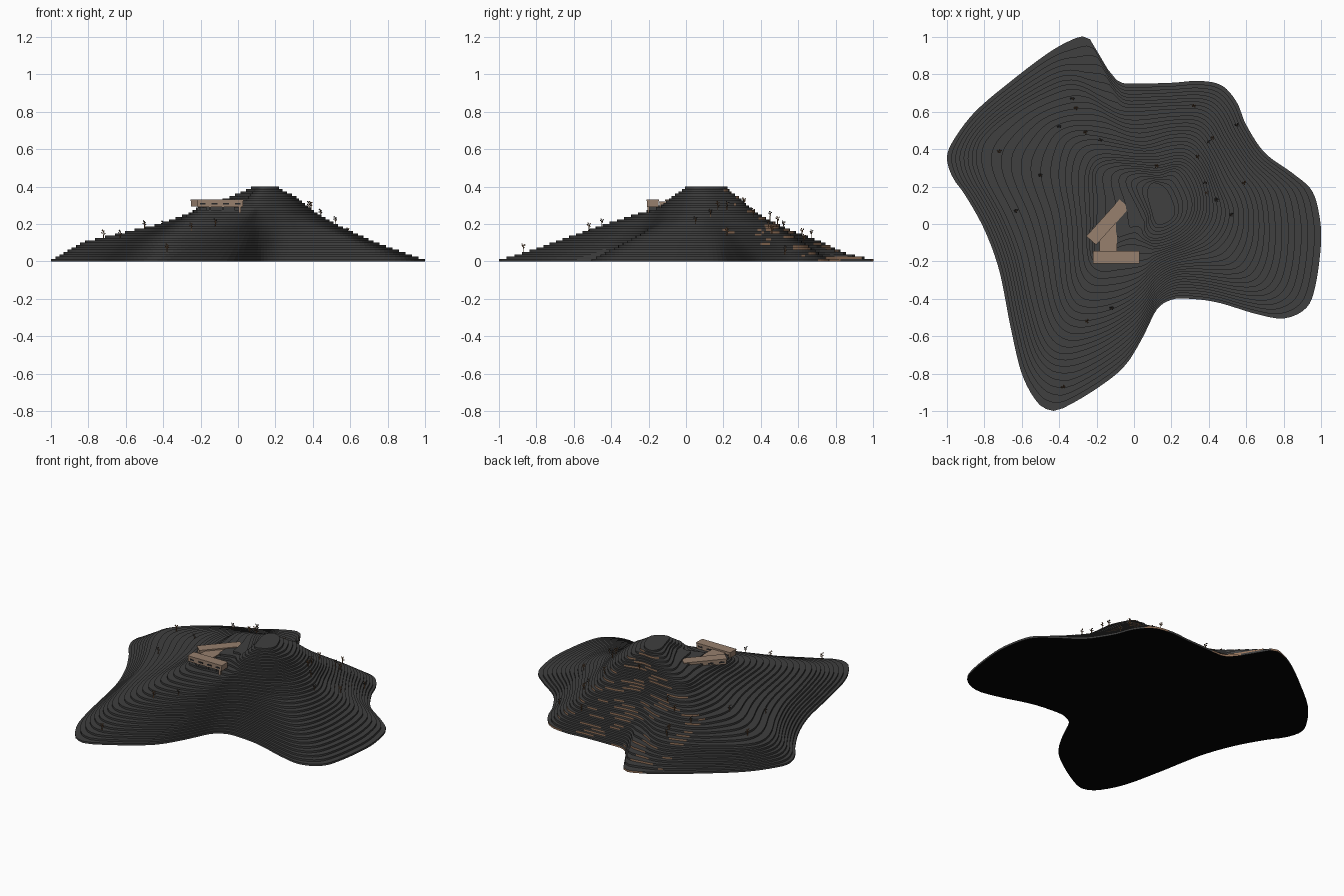
import bpy, bmesh, math, random
from mathutils import Vector, Matrix

if "Cube" in bpy.data.objects:
    bpy.data.objects.remove(bpy.data.objects["Cube"])

random.seed(4)
CX, CY = 0.14, 0.12          # pole of the hill, inside every contour
LAYERS, H, N = 32, 0.0125, 200


def mat(name, r, g, b):
    m = bpy.data.materials.new(name)
    m.diffuse_color = (r, g, b, 1)
    m.use_nodes = True
    m.node_tree.nodes["Principled BSDF"].inputs["Base Color"].default_value = m.diffuse_color
    return m


STONE = mat("dark grey slabs", 0.05, 0.05, 0.05)
BLACK = mat("black underside", 0.001, 0.001, 0.001)
WOOD = mat("light timber", 0.31, 0.215, 0.155)
RISER = mat("brown riser", 0.31, 0.18, 0.11)
GLASS = mat("dark glass", 0.02, 0.02, 0.022)
BARK = mat("brown bark", 0.22, 0.11, 0.05)
LEAF = mat("charcoal leaf", 0.06, 0.06, 0.06)

# Key contours of the hill: outline points at a few heights
BASE = [(-.26, 1), (-.2, .95), (-.13, .81), (-.07, .757), (0, .75), (.2, .755), (.35, .765), (.47, .74),
        (.55, .65), (.6, .53), (.7, .38), (.85, .27), (.95, .18), (.99, .05), (1, -.1), (.97, -.33),
        (.92, -.45), (.8, -.505), (.65, -.48), (.45, -.42), (.3, -.4), (.2, -.405), (.12, -.46),
        (.05, -.6), (-.05, -.76), (-.2, -.88), (-.38, -.985), (-.45, -.995), (-.52, -.95), (-.6, -.8),
        (-.66, -.55), (-.72, -.25), (-.8, -.03), (-.9, .15), (-.97, .25), (-1, .35), (-.97, .44),
        (-.85, .6), (-.65, .77), (-.45, .92), (-.32, .99)]
LOW = [(-.83, .37), (-.78, .48), (-.6, .62), (-.42, .71), (-.33, .73), (-.25, .71), (-.17, .66),
       (-.05, .61), (.2, .62), (.35, .62), (.43, .57), (.5, .45), (.6, .3), (.7, .17), (.73, 0),
       (.72, -.18), (.66, -.3), (.55, -.32), (.35, -.29), (.22, -.29), (.12, -.36), (.02, -.5),
       (-.15, -.63), (-.33, -.7), (-.43, -.69), (-.5, -.6), (-.56, -.4), (-.62, -.15), (-.7, .05),
       (-.8, .24)]
MID = [(-.4, .4), (-.35, .47), (-.25, .49), (-.1, .46), (.05, .43), (.2, .47), (.32, .46), (.4, .36),
       (.46, .22), (.52, .08), (.5, -.04), (.42, -.13), (.3, -.17), (.2, -.2), (.11, -.25), (0, -.36),
       (-.14, -.42), (-.28, -.42), (-.34, -.33), (-.36, -.15), (-.38, .05), (-.42, .25)]
SHELF = [(-.25, .3), (-.18, .37), (0, .36), (.12, .36), (.27, .38), (.37, .28), (.42, .12), (.4, 0),
         (.3, -.1), (.18, -.15), (.11, -.18), (.05, -.22), (-.08, -.24), (-.17, -.25), (-.23, -.21),
         (-.25, -.12), (-.25, 0), (-.26, .15)]
HIGH = [(-.2, .27), (-.13, .32), (0, .32), (.12, .31), (.25, .33), (.33, .26), (.37, .12), (.34, 0),
        (.26, -.08), (.17, -.12), (.1, -.13), (.05, -.11), (-.03, -.1), (-.13, -.14), (-.19, -.165),
        (-.21, -.12), (-.2, 0), (-.19, .12)]
NECK = [(-.04, .22), (.02, .27), (.13, .26), (.22, .28), (.28, .2), (.31, .1), (.27, 0), (.18, -.06),
        (.1, -.075), (.06, -.04), (.05, .04)]
TOP = [(.07, .17), (.1, .22), (.16, .2), (.2, .14), (.22, .06), (.18, .01), (.12, .0), (.09, .08)]
KEYS = [(0, BASE), (.1, LOW), (.2, MID), (.26, SHELF), (.3, HIGH), (.35, NECK), (.4, TOP)]


def radii(pts):
    """Smooth a closed outline and sample its radius at N even angles."""
    dense, n = [], len(pts)
    for i in range(n):
        a, b, c, d = (Vector(pts[(i + k) % n]) for k in (-1, 0, 1, 2))
        for k in range(8):
            t = k / 8
            p = 0.5 * (2 * b + (c - a) * t + (2 * a - 5 * b + 4 * c - d) * t * t
                       + (3 * b - a - 3 * c + d) * t ** 3)
            x, y = p.x - CX, p.y - CY
            dense.append((math.atan2(y, x) % math.tau, math.hypot(x, y)))
    dense.sort()
    dense = [(dense[-1][0] - math.tau, dense[-1][1])] + dense + [(dense[0][0] + math.tau, dense[0][1])]
    out, j = [], 0
    for i in range(N):
        a = math.tau * i / N
        while dense[j + 1][0] < a:
            j += 1
        (a0, r0), (a1, r1) = dense[j], dense[j + 1]
        out.append(r0 + (r1 - r0) * (a - a0) / max(a1 - a0, 1e-6))
    return out


KEYR = [(z, radii(p)) for z, p in KEYS]
RINGS = []
for layer in range(LAYERS):
    z = 0.4 * layer / (LAYERS - 1)
    k = max(i for i in range(len(KEYR) - 1) if KEYR[i][0] <= z + 1e-9)
    (z0, r0), (z1, r1) = KEYR[k], KEYR[k + 1]
    t = (z - z0) / (z1 - z0)
    ring = [a + (b - a) * t for a, b in zip(r0, r1)]
    if RINGS:
        ring = [min(a, b - 0.002) for a, b in zip(ring, RINGS[-1])]
    RINGS.append(ring)


def ground(x, y):
    """Height of the terrace under a point."""
    i = round((math.atan2(y - CY, x - CX) % math.tau) / math.tau * N) % N
    r = math.hypot(x - CX, y - CY)
    return H * sum(ring[i] > r for ring in RINGS)


def finish(bm, name, mats):
    me = bpy.data.meshes.new(name)
    bm.to_mesh(me)
    bm.free()
    for m in mats:
        me.materials.append(m)
    ob = bpy.data.objects.new(name, me)
    bpy.context.collection.objects.link(ob)
    return ob


# Terraced hill: each contour rises one step, then treads lead to the next
bm = bmesh.new()


def loop(ring, z):
    return [bm.verts.new((CX + r * math.cos(math.tau * i / N), CY + r * math.sin(math.tau * i / N), z))
            for i, r in enumerate(ring)]


def bridge(a, b):
    return [bm.faces.new((a[i], a[(i + 1) % N], b[(i + 1) % N], b[i])) for i in range(N)]


prev = None
for layer, ring in enumerate(RINGS):
    low, high = loop(ring, layer * H), loop(ring, (layer + 1) * H)
    if prev:
        bridge(prev, low)
    else:
        bm.faces.new(low[::-1]).material_index = 2
    run = gap = 0
    for f in bridge(low, high):      # broken runs of brown on the back risers
        f.normal_update()
        c = f.calc_center_median()
        width = f.calc_area() / H
        if run <= 0 and gap <= 0:
            run, gap = random.uniform(.05, .16), random.uniform(.08, .4)
        if run > 0:
            if f.normal.y > 0.5 and -0.45 < c.x < 0.55 and c.y > 0.2:
                f.material_index = 1
            run -= width
        else:
            gap -= width
    prev = high
bm.faces.new(prev)
finish(bm, "terraced_hill", [STONE, RISER, BLACK])


def box(name, loc, size, m, angle=0):
    bm = bmesh.new()
    bmesh.ops.create_cube(bm, size=1, matrix=Matrix.Translation(loc) @ Matrix.Rotation(angle, 4, 'Z')
                          @ Matrix.Diagonal((*size, 1)))
    return finish(bm, name, [m])


def wing(name, x, y, z0, z1, length, width, angle=0, windows=4):
    """Long timber block with a thin roof, windows on both sides and a stone footing."""
    rot = Matrix.Rotation(angle, 3, 'Z')
    at = lambda u, v, z: Vector((x, y, z)) + rot @ Vector((u, v, 0))
    zm, h = (z0 + z1) / 2, z1 - z0
    box(name + "_body", at(0, 0, zm), (length - .006, width - .006, h), WOOD, angle)
    box(name + "_roof", at(0, 0, z1 - .003), (length, width, .006), WOOD, angle)
    box(name + "_footing", at(0, 0, z0 - .02), (length * .6, width * .6, .04), STONE, angle)
    step = length / windows
    for i in range(windows):
        for side in (-1, 1):
            box(name + "_window", at((i + .5) * step - length / 2, side * (width / 2 - .003), zm - .003),
                (step * .5, .003, h * .25), GLASS, angle)


# House: front wing, low link and angled rear wing
wing("front_wing", -.095, -.178, .292, .33, .25, .066)
wing("link", -.138, -.07, .285, .32, .15, .095, math.pi / 2, 3)
wing("rear_wing", -.14, .01, .294, .33, .265, .07, math.radians(48))
for px in (-.15, -.08, .01):
    box("front_post", (px, -.2, .268), (.012, .012, .05), WOOD if px > 0 else STONE)


# Small bare trees: trunk, forked branches and leaf tufts
def tree(x, y, leafy):
    z, bm = ground(x, y), bmesh.new()

    def stick(a, b, r):
        d = b - a
        m = Matrix.Translation((a + b) / 2) @ d.to_track_quat('Z', 'Y').to_matrix().to_4x4()
        bmesh.ops.create_cone(bm, segments=5, radius1=r, radius2=r * .6, depth=d.length,
                              cap_ends=True, matrix=m)

    base = Vector((x, y, z - .002))
    height = random.uniform(.036, .046)
    stick(base, base + Vector((0, 0, height)), .0028)
    tips = []
    for k in range(5):
        a = k * 2.4 + random.random()
        s = base + Vector((0, 0, height * (.4 + .11 * k)))
        e = s + Vector((.008 * math.cos(a), .008 * math.sin(a), .009))
        stick(s, e, .0016)
        tips.append(e)
    n = len(bm.faces)
    for e in tips:
        bmesh.ops.create_icosphere(bm, subdivisions=1, radius=.004, matrix=Matrix.Translation(e))
    bm.faces.ensure_lookup_table()
    for f in bm.faces[n:]:
        f.material_index = int(leafy)
    finish(bm, "tree", [BARK, LEAF])


SPOTS = [(-.33, .67), (-.31, .62), (-.4, .52), (-.26, .49), (-.18, .45), (.32, .63), (.55, .53), (.42, .46),
         (.4, .44), (.34, .36), (.38, .22), (.39, .17), (.44, .13), (.59, .22), (.52, .05), (.12, .31),
         (-.5, .26), (-.72, .39), (-.63, .07), (-.25, -.52), (-.12, -.45), (-.38, -.87)]
for i, (x, y) in enumerate(SPOTS):
    tree(x, y, i % 2 == 0)
